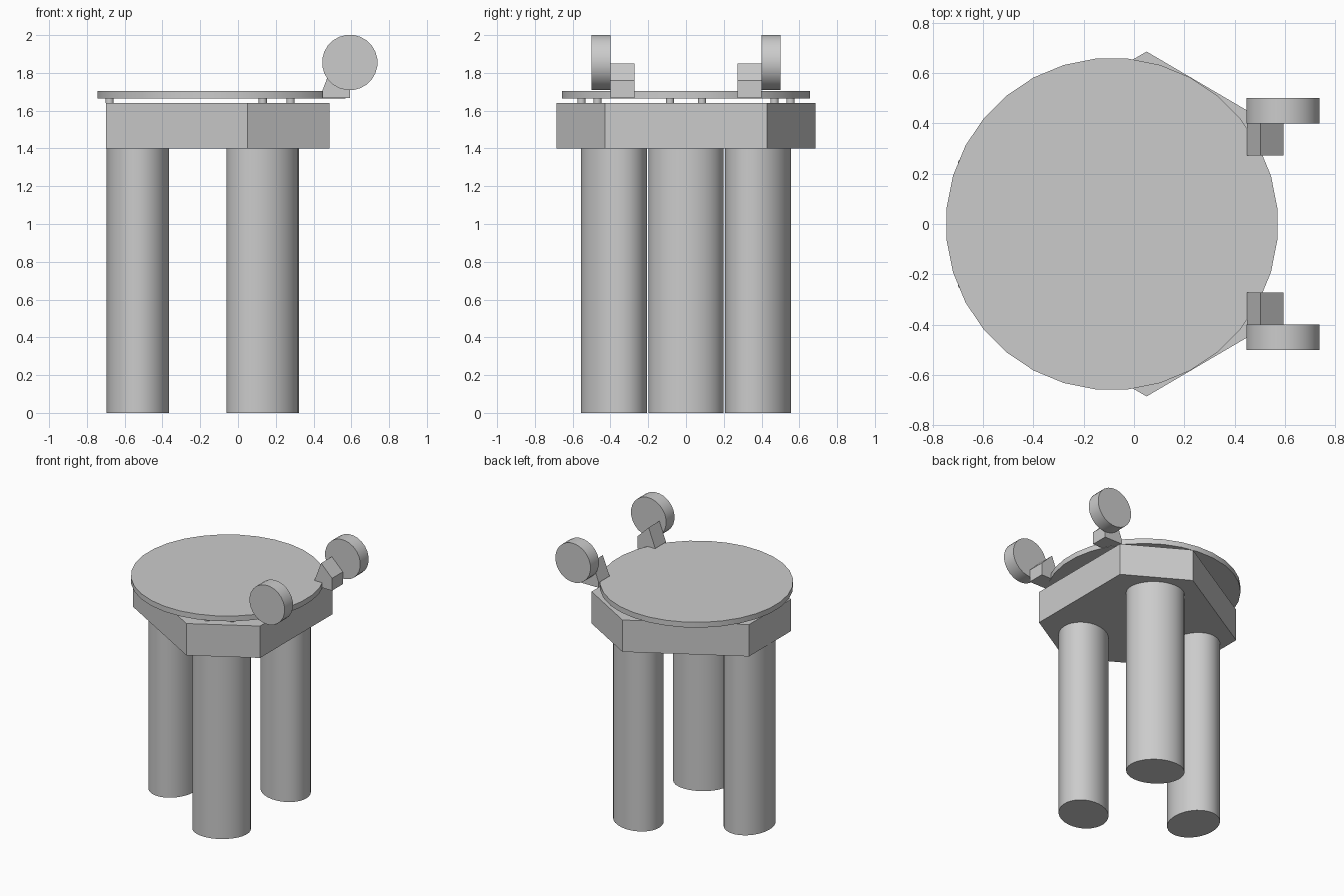
import bpy, math
from math import sin, cos, pi, radians
from mathutils import Matrix, Vector

if "Cube" in bpy.data.objects:
    bpy.data.objects.remove(bpy.data.objects["Cube"])

grey = bpy.data.materials.new("plain_grey")
grey.use_nodes = True
grey.diffuse_color = (0.6, 0.6, 0.6, 1)
grey.node_tree.nodes["Principled BSDF"].inputs["Base Color"].default_value = (0.6, 0.6, 0.6, 1)


def prism(name, outline, low, high, axis="z", smooth=False):
    """Extrude a closed outline along z, or an x-z outline along y."""
    n = len(outline)
    place = (lambda a, b, h: (a, b, h)) if axis == "z" else (lambda a, b, h: (a, -h, b))
    verts = [place(a, b, h) for h in (low, high) for a, b in outline]
    faces = [[i, (i + 1) % n, n + (i + 1) % n, n + i] for i in range(n)]
    faces += [list(range(n))[::-1], list(range(n, 2 * n))]
    mesh = bpy.data.meshes.new(name)
    mesh.from_pydata(verts, [], faces)
    mesh.materials.append(grey)
    obj = bpy.data.objects.new(name, mesh)
    bpy.context.collection.objects.link(obj)
    if smooth:
        bpy.ops.object.select_all(action="DESELECT")
        obj.select_set(True)
        bpy.context.view_layer.objects.active = obj
        bpy.ops.object.shade_smooth_by_angle(angle=radians(30))
    return obj


def oval(cx, cy, rx, ry, n, turn=0.0):
    """Ellipse outline, with its rx axis turned about the centre."""
    pts = []
    for i in range(n):
        t = 2 * pi * (i + 0.5) / n
        p = Matrix.Rotation(turn, 2) @ Vector((rx * cos(t), ry * sin(t)))
        pts.append((cx + p.x, cy + p.y))
    return pts


CENTRE = -0.09

# Base slab: triangle with cut corners
half = [(0.485, 0.43), (0.05, 0.685), (-0.7, 0.25)]
prism("base_slab", half + [(x, -y) for x, y in reversed(half)], 1.40, 1.64)

# Three oval legs, each with a pair of spacer pegs above it
for side, deg in (("right", 180), ("back", 60), ("front", -60)):
    a = radians(deg)
    prism(side + "_leg", oval(CENTRE + 0.44 * cos(a), 0.44 * sin(a), 0.166, 0.2, 32, a),
          0, 1.40, smooth=True)
    for tag, off in (("a", -8.2), ("b", 8.2)):
        b = radians(deg + off)
        prism(f"{side}_peg_{tag}", oval(CENTRE + 0.596 * cos(b), 0.596 * sin(b), 0.022, 0.022, 16),
              1.64, 1.665, smooth=True)

# Round top plate
prism("top_plate", oval(-0.0875, 0, 0.66, 0.66, 32), 1.665, 1.705, smooth=True)

# Wheels and their wedge brackets
wedge = [(0.448, 1.667), (0.593, 1.667), (0.593, 1.76), (0.502, 1.85), (0.448, 1.71)]
for side, s in (("front", 1), ("back", -1)):
    prism(side + "_wheel", oval(0.592, 1.855, 0.147, 0.147, 24),
          *sorted((s * 0.40, s * 0.50)), axis="y", smooth=True)
    prism(side + "_bracket", wedge, *sorted((s * 0.272, s * 0.40)), axis="y")
